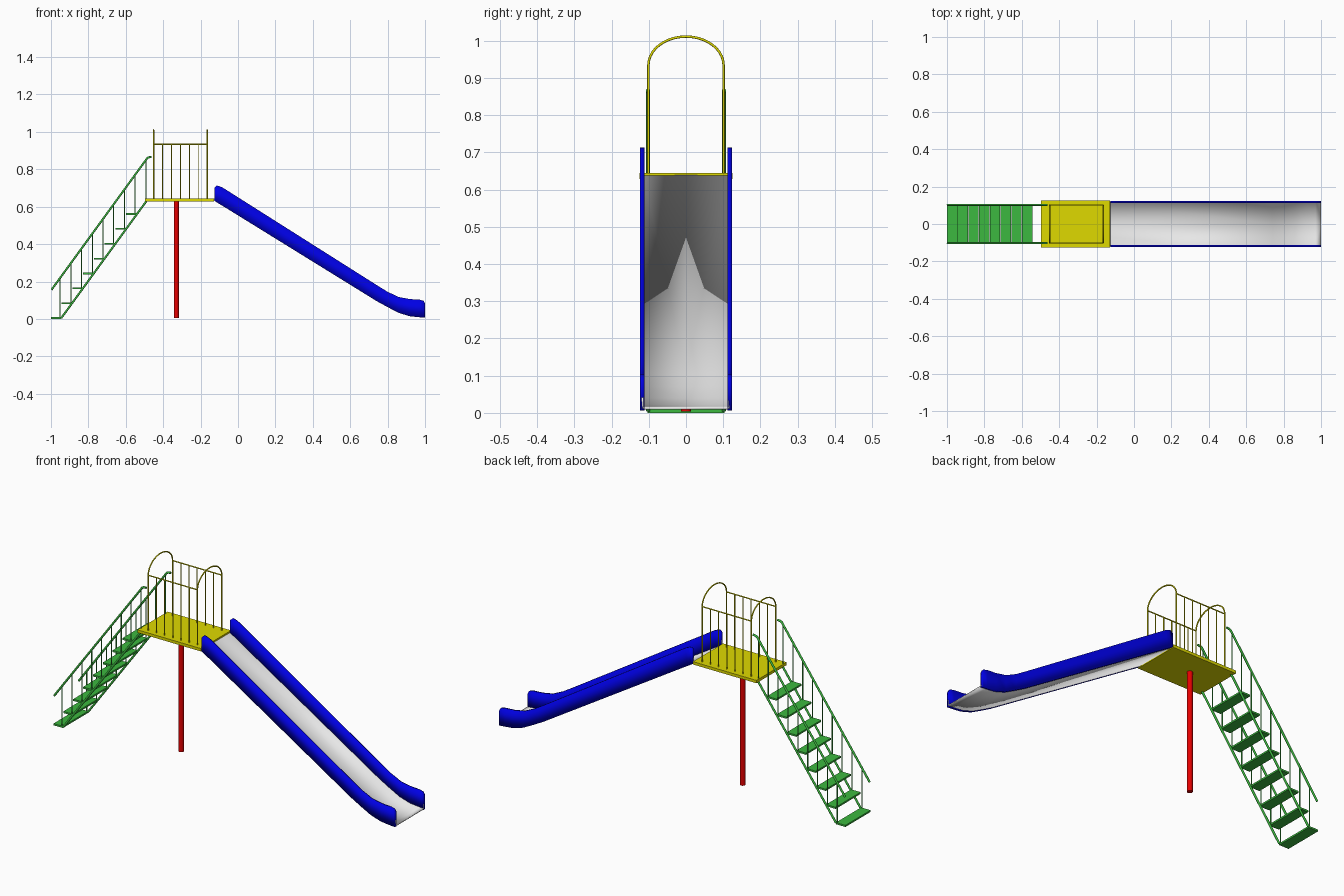
import bpy, bmesh, math

cube = bpy.data.objects.get("Cube")
if cube:
    bpy.data.objects.remove(cube, do_unlink=True)


def material(name, rgb):
    m = bpy.data.materials.new(name)
    m.use_nodes = True
    m.diffuse_color = (*rgb, 1)
    m.node_tree.nodes["Principled BSDF"].inputs["Base Color"].default_value = (*rgb, 1)
    return m


BLUE = material("blue", (0, 0, 0.93))
GREEN = material("green", (0.045, 0.48, 0.05))
YELLOW = material("yellow", (0.74, 0.7, 0))
RED = material("red", (0.86, 0, 0))
GREY = material("light grey", (0.88, 0.88, 0.88))


def finish(name, bm, mat):
    me = bpy.data.meshes.new(name)
    bm.to_mesh(me)
    bm.free()
    me.materials.append(mat)
    ob = bpy.data.objects.new(name, me)
    bpy.context.collection.objects.link(ob)
    return ob


def to_mesh(ob):
    bpy.ops.object.select_all(action='DESELECT')
    ob.select_set(True)
    bpy.context.view_layer.objects.active = ob
    bpy.ops.object.convert(target='MESH')


def box(name, x, y, z, mat):
    bm = bmesh.new()
    bmesh.ops.create_cube(bm, size=1)
    for v in bm.verts:
        for i, (lo, hi) in enumerate((x, y, z)):
            v.co[i] = hi if v.co[i] > 0 else lo
    finish(name, bm, mat)


def mirrored_sheet(name, stations, thickness, mat):
    """Soft-shaded sheet through rows of points, mirrored across y and thickened."""
    bm = bmesh.new()
    rows = [[bm.verts.new(p) for p in row] for row in stations]
    for a, b in zip(rows, rows[1:]):
        for j in range(len(a) - 1):
            bm.faces.new((a[j], b[j], b[j + 1], a[j + 1])).smooth = True
    ob = finish(name, bm, mat)
    mirror = ob.modifiers.new("mirror", 'MIRROR')
    mirror.use_axis = (False, True, False)
    solid = ob.modifiers.new("thickness", 'SOLIDIFY')
    solid.thickness = thickness
    solid.offset = 0
    solid.use_even_offset = True
    to_mesh(ob)


def rods(name, paths, radius, mat):
    """Round bars along each path, joined in one mesh."""
    cu = bpy.data.curves.new(name, 'CURVE')
    cu.dimensions = '3D'
    cu.bevel_depth = radius
    cu.bevel_resolution = 4
    cu.use_fill_caps = True
    for path in paths:
        sp = cu.splines.new('POLY')
        sp.points.add(len(path) - 1)
        for p, co in zip(sp.points, path):
            p.co = (*co, 1)
    cu.materials.append(mat)
    ob = bpy.data.objects.new(name, cu)
    bpy.context.collection.objects.link(ob)
    to_mesh(ob)
    bpy.ops.object.shade_smooth_by_angle(angle=math.radians(40))


# Slide walls: x, lower edge and upper edge at each station
wall = [(-0.126, 0.631, 0.702), (-0.115, 0.624, 0.713), (-0.1, 0.615, 0.71),
        (-0.08, 0.603, 0.701), (0.74, 0.096, 0.182), (0.80, 0.063, 0.145),
        (0.86, 0.032, 0.117), (0.92, 0.014, 0.106), (0.97, 0.009, 0.103),
        (0.993, 0.007, 0.097), (1.0, 0.007, 0.083)]
mirrored_sheet("slide_walls", [[(x, 0.118, lo), (x, 0.118, hi)] for x, lo, hi in wall],
               0.012, BLUE)

# Slide bed: a shallow channel whose lips sit inside the walls
W, LIP = 0.117, 0.03
bed = [(x, lo + 0.005) for x, lo, hi in wall[:1] + wall[4:9] + wall[10:]]
mirrored_sheet("slide_bed", [[(x, W, z + LIP), (x, W, z), (x, 0, z)] for x, z in bed],
               0.006, GREY)

# Platform and its pole
box("platform", (-0.497, -0.128), (-0.125, 0.125), (0.629, 0.644), YELLOW)
rods("support_pole", [[(-0.33, 0, 0.004), (-0.33, 0, 0.632)]], 0.0135, RED)

# Platform guard: arches at both ends, top rails and balusters
Y, DECK, RAIL = 0.101, 0.638, 0.934
X0, X1 = -0.451, -0.165
for name, x in (("stair_arch", X0), ("slide_arch", X1)):
    arc = [(x, Y * math.cos(a), RAIL + 0.077 * math.sin(a))
           for a in (math.pi * i / 20 for i in range(21))]
    rods(name, [[(x, Y, DECK)] + arc + [(x, -Y, DECK)]], 0.0033, YELLOW)
rods("guard_rails", [[(X0, s * Y, RAIL), (X1, s * Y, RAIL)] for s in (1, -1)], 0.003, YELLOW)
step = (X1 - X0) / 6
rods("guard_balusters", [[(X0 + i * step, s * Y, DECK), (X0 + i * step, s * Y, RAIL)]
                         for i in range(1, 6) for s in (1, -1)], 0.0025, YELLOW)

# Stairs: treads, sloping stringers, handrails and their posts
RUN, RISE = 0.0573, 0.0795
for i in range(8):
    x, z = -1.0 + i * RUN, i * RISE
    box("tread_%d" % (i + 1), (x, x + 0.055), (-0.104, 0.104), (z, z + 0.009), GREEN)
YS = 0.102
rods("stringers", [[(-0.944, s * YS, 0.006), (-0.486, s * YS, 0.635)] for s in (1, -1)],
     0.0055, GREEN)
rods("handrails", [[(-0.997, s * YS, 0.156), (-0.486, s * YS, 0.859), (-0.478, s * YS, 0.864),
                    (-0.462, s * YS, 0.866)] for s in (1, -1)], 0.0055, GREEN)
posts = []
for i in range(9):
    x = -0.951 + i * RUN
    top = 0.156 + (x + 0.997) * 1.376
    posts += [[(x, s * YS, 0.005 + i * RISE), (x, s * YS, top)] for s in (1, -1)]
rods("handrail_posts", posts, 0.0028, GREEN)
